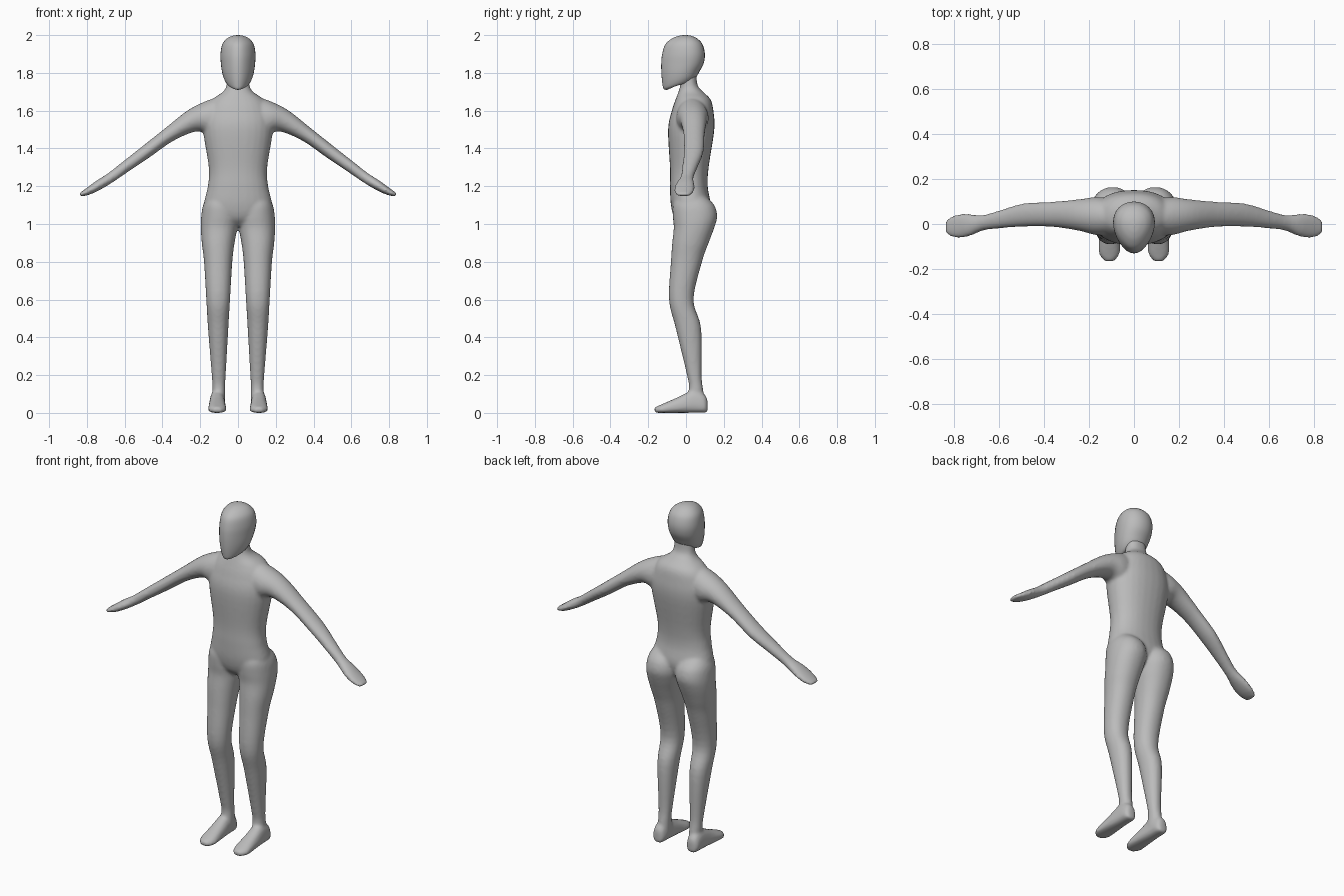
import bpy, bmesh, math
from mathutils import Vector

cube = bpy.data.objects.get("Cube")
if cube:
    bpy.data.objects.remove(cube, do_unlink=True)

grey = bpy.data.materials.new("plain grey")
grey.use_nodes = True
grey.diffuse_color = (.5, .5, .5, 1)
grey.node_tree.nodes["Principled BSDF"].inputs["Base Color"].default_value = grey.diffuse_color

SEGMENTS = 28
STEPS = 5


def spline(before, start, end, after, t):
    """Smooth blend from start to end, guided by the neighbouring stations."""
    slope_in = (end - before) / 2
    slope_out = (after - start) / 2
    bend = 3 * (end - start) - 2 * slope_in - slope_out
    twist = 2 * (start - end) + slope_in + slope_out
    return start + t * (slope_in + t * (bend + t * twist))


def loft(bm, stations, power=1, taper=0):
    """Skin a closed tube over stations of (centre, half axis, half axis)."""
    last = len(stations) - 1
    sections = []
    for i in range(last):
        near = [stations[min(max(j, 0), last)] for j in range(i - 1, i + 3)]
        for step in range(STEPS):
            sections.append([spline(*column, step / STEPS) for column in zip(*near)])
    sections.append(stations[last])

    loops = []
    for centre, across, along in sections:
        loop = []
        for k in range(SEGMENTS):
            angle = math.tau * k / SEGMENTS
            c, s = (math.copysign(abs(value) ** power, value)
                    for value in (math.cos(angle), math.sin(angle)))
            loop.append(bm.verts.new(centre + across * c * (1 + taper * s) + along * s))
        loops.append(loop)

    for low, high in zip(loops, loops[1:]):
        for k in range(SEGMENTS):
            bm.faces.new((low[k - 1], low[k], high[k], high[k - 1]))
    bm.faces.new(loops[0])
    bm.faces.new(loops[last * STEPS])


def horizontal(z, centre_x, half_width, front, back, tilt=0):
    """Station lying flat, its front edge lowered by the tilt."""
    centre = Vector((centre_x, (front + back) / 2, z))
    return centre, Vector((half_width, 0, 0)), Vector((0, (back - front) / 2, tilt))


def upright(y, centre_x, half_width, height):
    """Station standing on the ground, facing forward."""
    half_height = Vector((0, 0, height / 2))
    return Vector((centre_x, y, 0)) + half_height, Vector((half_width, 0, 0)), half_height


def limb(path, side):
    """Stations square to a sideways path of (x, z, y, half thickness, half depth)."""
    points = [Vector((side * x, y, z)) for x, z, y, thickness, depth in path]
    stations = []
    for i, row in enumerate(path):
        ahead = points[min(i + 1, len(path) - 1)] - points[max(i - 1, 0)]
        thick_axis = Vector((-ahead.z, 0, ahead.x)).normalized() * side
        stations.append((points[i], thick_axis * row[3], Vector((0, row[4], 0))))
    return stations


def make_object(name, bm):
    bmesh.ops.recalc_face_normals(bm, faces=bm.faces[:])
    mesh = bpy.data.meshes.new(name)
    bm.to_mesh(mesh)
    bm.free()
    mesh.materials.append(grey)
    mesh.shade_smooth()
    obj = bpy.data.objects.new(name, mesh)
    bpy.context.collection.objects.link(obj)
    return obj


# Torso and neck: height, half width, front, back
torso = [
    (.99, .07, -.02, .07), (1.03, .15, -.06, .11), (1.1, .18, -.08, .13),
    (1.2, .16, -.085, .115), (1.3, .155, -.085, .12), (1.5, .185, -.095, .15),
    (1.6, .17, -.075, .145), (1.66, .135, -.055, .13), (1.7, .08, -.04, .09),
    (1.74, .06, -.03, .06), (1.84, .055, -.03, .055),
]

# Legs: height, centre, half width, front, back
leg = [
    (1.15, .1, .06, -.05, .1), (1.1, .095, .09, -.07, .15), (1.04, .095, .1, -.07, .165),
    (.98, .1, .097, -.065, .15), (.9, .105, .087, -.073, .12), (.8, .105, .075, -.08, .085),
    (.6, .105, .063, -.09, .04), (.45, .105, .054, -.055, .08),
    (.2, .102, .037, .005, .083), (.13, .102, .034, .015, .09), (.05, .102, .035, 0, .1),
]

# Feet: depth, half width, height
foot = [
    (.114, .02, .07), (.095, .036, .1), (.04, .04, .12),
    (-.05, .045, .08), (-.13, .046, .045), (-.167, .02, .03),
]

# Arms: across, height, depth, half thickness, half depth
arm = [
    (.08, 1.56, .03, .12, .08), (.165, 1.56, .035, .09, .085), (.245, 1.545, .04, .06, .07),
    (.365, 1.473, .043, .04, .056), (.49, 1.38, .04, .035, .052), (.6, 1.3, .02, .03, .04),
    (.675, 1.245, .005, .027, .035), (.735, 1.208, -.005, .026, .05),
    (.79, 1.175, -.01, .02, .053), (.837, 1.153, -.012, .01, .035),
]

body = bmesh.new()
loft(body, [horizontal(z, 0, width, front, back) for z, width, front, back in torso], power=.9)
for side in (1, -1):
    loft(body, [horizontal(z, side * x, *rest) for z, x, *rest in leg], power=.93)
    loft(body, [upright(y, side * .11, *size) for y, *size in foot], power=.8, taper=-.15)
    loft(body, limb(arm, side))

# Fuse torso and limbs into one soft skin
figure = make_object("body", body)
fuse = figure.modifiers.new("fuse", "REMESH")
fuse.mode = "VOXEL"
fuse.voxel_size = .009
fuse.use_smooth_shade = True
soften = figure.modifiers.new("soften", "SMOOTH")
soften.factor = .5
soften.iterations = 6

# Head: height, half width, front, back, jaw tilt
skull = [
    (1.73, .025, -.1, -.01, .02), (1.735, .052, -.118, .03, .02),
    (1.76, .07, -.125, .053, .016), (1.8, .082, -.13, .07, .005),
    (1.85, .089, -.131, .093, 0), (1.9, .091, -.126, .1, 0), (1.95, .082, -.11, .088, 0),
    (1.98, .06, -.077, .062, 0), (1.995, .032, -.042, .032, 0), (2, .006, -.012, .005, 0),
]
head = bmesh.new()
loft(head, [horizontal(z, 0, *rest) for z, *rest in skull], taper=.2)
make_object("head", head)
